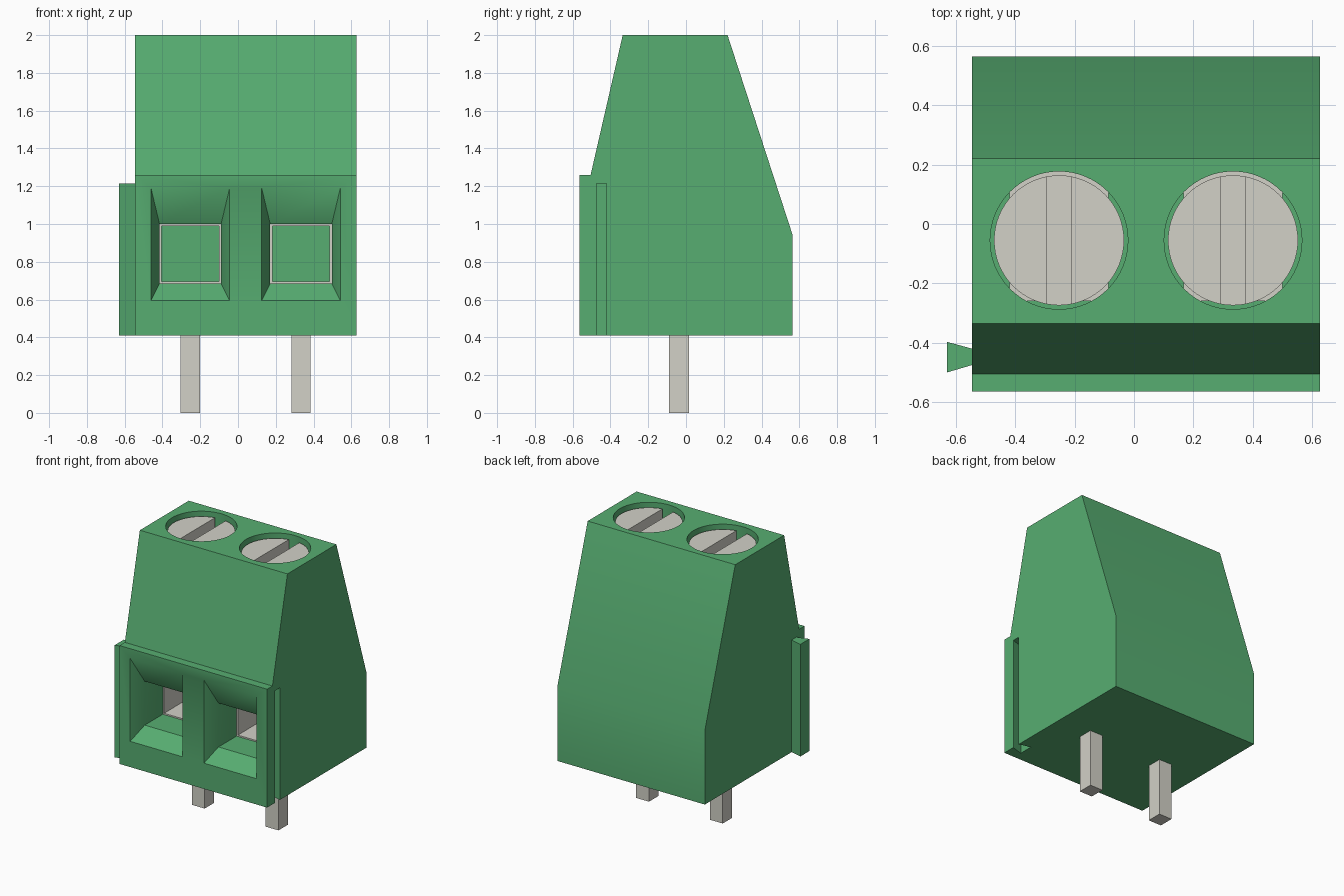
import bpy, bmesh, math

cube = bpy.data.objects.get("Cube")
if cube:
    bpy.data.objects.remove(cube, do_unlink=True)


def material(name, rgb):
    m = bpy.data.materials.new(name)
    m.use_nodes = True
    m.diffuse_color = (*rgb, 1)
    m.node_tree.nodes["Principled BSDF"].inputs["Base Color"].default_value = (*rgb, 1)
    return m


GREEN = material("green plastic", (0.095, 0.42, 0.166))
METAL = material("grey metal", (0.645, 0.638, 0.572))


def finish(name, bm, mat):
    bmesh.ops.recalc_face_normals(bm, faces=bm.faces)
    me = bpy.data.meshes.new(name)
    bm.to_mesh(me)
    bm.free()
    me.materials.append(mat)
    ob = bpy.data.objects.new(name, me)
    bpy.context.collection.objects.link(ob)
    return ob


def loft(name, rings, mat, closed=False):
    """Skin equal rings of points; cap the ends, or join last to first."""
    bm = bmesh.new()
    vs = [[bm.verts.new(p) for p in ring] for ring in rings]
    n = len(vs[0])
    pairs = list(zip(vs, vs[1:])) + ([(vs[-1], vs[0])] if closed else [])
    for a, b in pairs:
        for i in range(n):
            j = (i + 1) % n
            bm.faces.new((a[i], a[j], b[j], b[i]))
    if not closed:
        bm.faces.new(vs[0])
        bm.faces.new(vs[-1])
    return finish(name, bm, mat)


def box(name, x, y, z, mat):
    return loft(name, [[(x[0], y[0], k), (x[1], y[0], k), (x[1], y[1], k), (x[0], y[1], k)]
                       for k in z], mat)


def cylinder(name, x, y, r, z0, z1, mat, sides=64):
    angles = [math.tau * i / sides for i in range(sides)]
    return loft(name, [[(x + r * math.cos(a), y + r * math.sin(a), z) for a in angles]
                       for z in (z0, z1)], mat)


def rect(y, cx, half, z0, z1):
    return [(cx - half, y, z0), (cx + half, y, z0), (cx + half, y, z1), (cx - half, y, z1)]


def cut(target, cutter):
    """Subtract the cutter for good and remove it."""
    cutter.hide_render = True
    mod = target.modifiers.new("cut", "BOOLEAN")
    mod.operation, mod.solver, mod.object = "DIFFERENCE", "EXACT", cutter
    bpy.context.view_layer.objects.active = target
    bpy.ops.object.modifier_apply(modifier=mod.name)
    bpy.data.objects.remove(cutter, do_unlink=True)


def smooth(ob):
    bpy.ops.object.select_all(action="DESELECT")
    ob.select_set(True)
    bpy.context.view_layer.objects.active = ob
    bpy.ops.object.shade_smooth_by_angle(angle=math.radians(30))


LEFT, RIGHT, BASE = 0.627, -0.545, 0.41
SCREW_Y = -0.055

# Housing: side profile swept across the width
side = [(-0.565, BASE), (-0.565, 1.26), (-0.505, 1.26), (-0.335, 2.0),
        (0.22, 2.0), (0.565, 0.94), (0.565, BASE)]
housing = loft("housing", [[(x, y, z) for y, z in side] for x in (RIGHT, LEFT)], GREEN)


# Dovetail rail on one side, matching groove on the other
def dovetail(name, x, z0, root):
    shape = [(x + root, -0.475), (x, -0.475), (x - 0.085, -0.5),
             (x - 0.085, -0.397), (x, -0.42), (x + root, -0.42)]
    return loft(name, [[(px, py, z) for px, py in shape] for z in (z0, 1.215)], GREEN)


dovetail("dovetail_rail", RIGHT, BASE, 0.01)
cut(housing, dovetail("groove_cutter", LEFT, BASE - 0.1, 0.05))

for tag, cx in (("right", -0.2525), ("left", 0.3335)):
    # Funnel-shaped wire entry
    cut(housing, loft("entry_cutter", [
        rect(-0.65, cx, 0.208, 0.595, 1.19), rect(-0.565, cx, 0.208, 0.595, 1.19),
        rect(-0.465, cx, 0.163, 0.685, 1.0), rect(0.19, cx, 0.163, 0.685, 1.0)], GREEN))
    # Screw well
    cut(housing, cylinder("well_cutter", cx, SCREW_Y, 0.232, 1.01, 2.1, GREEN))

    # Metal clamp sleeve lining the entry
    outer, inner = (cx, 0.167, 0.68, 1.02), (cx, 0.152, 0.695, 0.99)
    loft(tag + "_clamp_sleeve", [rect(-0.26, *outer), rect(0.2, *outer),
                                 rect(0.2, *inner), rect(-0.26, *inner)], METAL, closed=True)

    # Slotted screw
    screw = cylinder(tag + "_screw", cx, SCREW_Y, 0.219, 1.012, 1.968, METAL)
    cut(screw, box("slot_cutter", (cx - 0.042, cx + 0.042), (-0.5, 0.4), (1.868, 2.1), METAL))
    smooth(screw)

    # Solder pin
    box(tag + "_pin", (cx - 0.051, cx + 0.051), (-0.09, 0.017), (0, 0.685), METAL)

smooth(housing)
